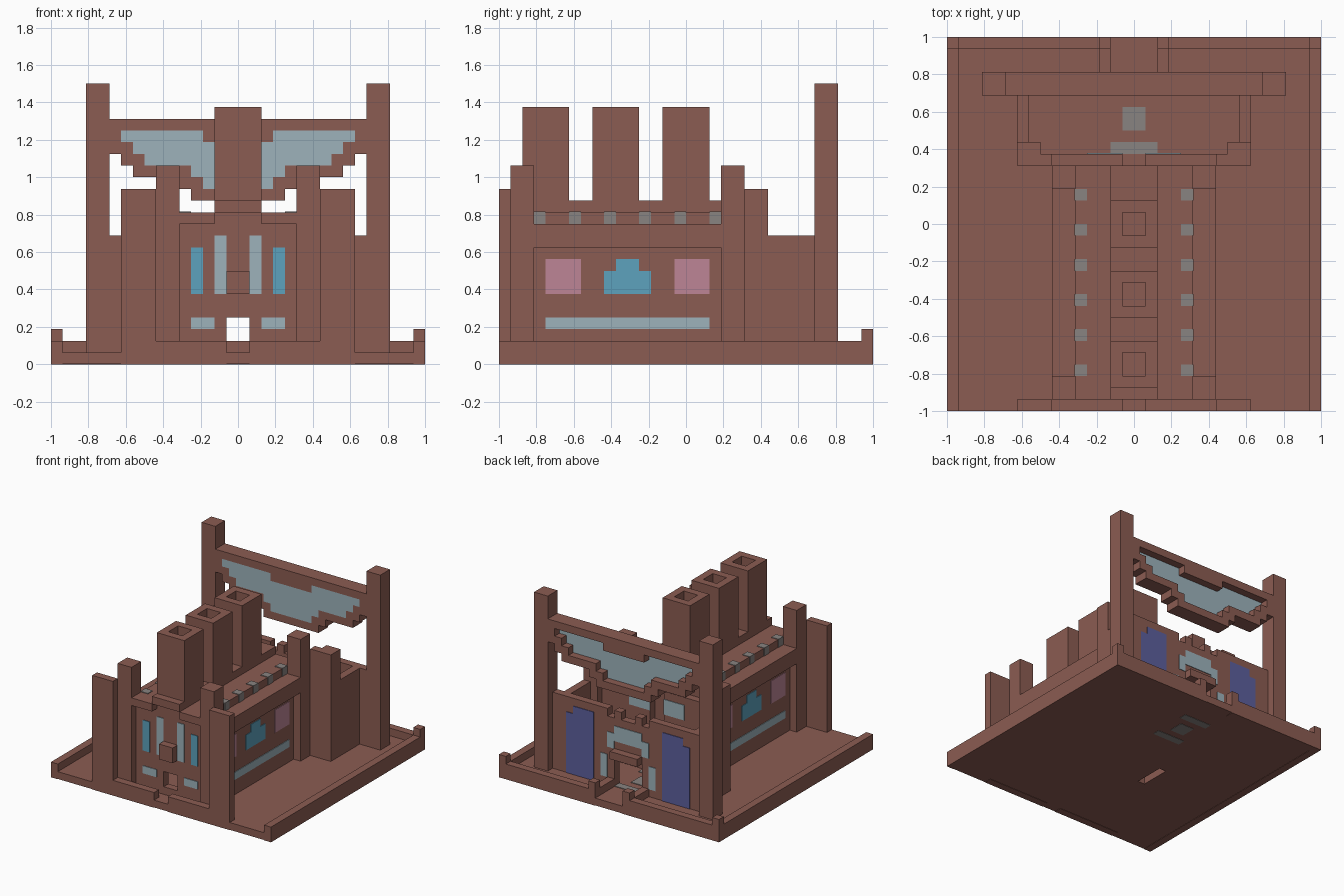
import bpy
import bmesh
from mathutils import Matrix, Vector

UNIT = 1 / 16      # block size; all measures below are in blocks
THIN = 0.08        # thickness of painted panes

default_cube = bpy.data.objects.get("Cube")
if default_cube:
    bpy.data.objects.remove(default_cube, do_unlink=True)


def material(name, red, green, blue):
    mat = bpy.data.materials.new(name)
    mat.use_nodes = True
    mat.diffuse_color = (red, green, blue, 1)
    mat.node_tree.nodes["Principled BSDF"].inputs["Base Color"].default_value = (red, green, blue, 1)
    return mat


BROWN = material("brown_clay", .26, .107, .084)
PALE = material("pale_glass", .34, .45, .5)
BLUE = material("blue_glass", .11, .36, .51)
PINK = material("pink_glass", .51, .235, .305)
PURPLE = material("purple_glass", .11, .115, .34)
GREY = material("grey_lamp", .25, .23, .22)


def block(name, x, y, z, mat=BROWN, mirror=False):
    """Box from three (low, high) ranges, optionally repeated across x = 0."""
    bm = bmesh.new()
    spans = [x, (-x[1], -x[0])] if mirror else [x]
    for span in spans:
        low = Vector((span[0], y[0], z[0])) * UNIT
        high = Vector((span[1], y[1], z[1])) * UNIT
        place = Matrix.Translation((low + high) / 2) @ Matrix.Diagonal((*(high - low), 1))
        bmesh.ops.create_cube(bm, size=1, matrix=place)
    mesh = bpy.data.meshes.new(name)
    bm.to_mesh(mesh)
    bm.free()
    mesh.materials.append(mat)
    obj = bpy.data.objects.new(name, mesh)
    bpy.context.collection.objects.link(obj)
    return obj


def pair(name, x, y, z, mat=BROWN):
    return block(name, x, y, z, mat, True)


def cut(obj, x, y, z):
    """Subtract a box from an object."""
    cutter = block(obj.name + "_cutter", x, y, z)
    cutter.hide_render = True
    mod = obj.modifiers.new("opening", "BOOLEAN")
    mod.operation = "DIFFERENCE"
    mod.solver = "EXACT"
    mod.object = cutter
    graph = bpy.context.evaluated_depsgraph_get()
    mesh = bpy.data.meshes.new_from_object(obj.evaluated_get(graph))
    obj.modifiers.clear()
    obj.data = mesh
    bpy.data.objects.remove(cutter, do_unlink=True)


# Ground slab with drain slot, rims and corner studs
slab = block("ground_slab", (-16, 16), (-16, 16), (.04, 1))
cut(slab, (-5, -4), (-4, 0), (-1, 2))
pair("side_rim", (15, 16), (-16, 16), (0, 2))
pair("back_rim", (2, 15), (15, 16), (0, 2))
pair("corner_stud", (15, 16), (15, 16), (2, 3))
pair("path_kerb", (2, 3), (12, 15), (1, 2))
pair("path_stud", (2, 3), (15, 16), (2, 3))
for name, half, y in (("inner", 2, (6, 7)), ("middle", 1, (8, 10)), ("outer", 2, (11, 12))):
    block(name + "_floor_light", (-half, half), y, (0, 1 + THIN), GREY)

# Front screen and fins
pair("front_kerb", (1, 10), (-16, -15), (0, 2))
pair("front_fin", (7, 10), (-16, -15), (2, 15))

# Hall: corner posts, walls, ledges, roof
pair("front_post", (5, 7), (-15, -13), (1, 17))
pair("rear_post", (5, 7), (3, 5), (1, 17))
pair("hall_side_wall", (5, 6), (-14, 5), (1, 12))
pair("hall_ledge", (5, 7), (-13, 3), (10, 12))
pair("hall_roof", (2, 5), (-15, 5), (12, 13))
block("roof_ridge", (-2, 2), (-15, 5), (13, 14))
for name, y in (("hall_front", (-14, -13)), ("hall_back", (4, 5))):
    wall = block(name + "_wall", (-5, 5), y, (1, 12))
    cut(wall, (-1, 1), (y[0] - 1, y[1] + 1), (2, 4))
    block(name + "_gable", (-2, 2), y, (12, 13))
block("front_spout", (-1, 1), (-15, -14), (6, 8))

# Three hollow chimneys
for i in range(3):
    y = -14 + 6 * i
    chimney = block("chimney", (-2, 2), (y, y + 4), (14, 22))
    cut(chimney, (-1, 1), (y + 1, y + 3), (14.1, 23))

# Lamps along the roof edges
for i in range(6):
    y = -13 + 3 * i
    pair("roof_lamp", (4, 5 + THIN), (y, y + 1), (12, 13 + THIN), GREY)

# Front windows
front = (-14 - THIN, -14)
pair("front_tall_window", (1, 2), front, (6, 11), PALE)
pair("front_blue_window", (3, 4), front, (6, 10), BLUE)
pair("front_low_window", (2, 4), front, (3, 4), PALE)

# Side windows
side = (6, 6 + THIN)
pair("side_pink_window_front", side, (-12, -9), (6, 9), PINK)
pair("side_pink_window_rear", side, (-1, 2), (6, 9), PINK)
pair("side_blue_window", side, (-7, -3), (6, 8), BLUE)
pair("side_blue_window_top", side, (-6, -4), (8, 9), BLUE)
pair("side_strip_window", side, (-12, 2), (3, 4), PALE)

# Rear court walls
pair("court_tower", (8, 10), (5, 7), (1, 15))
pair("court_tower_wing", (7, 8), (5, 6), (1, 15))
pair("court_inner_wall", (1, 7), (5, 6), (1, 12))
pair("court_inner_window", (1, 4), (6, 6 + THIN), (9, 11), PALE)
pair("court_side_wall", (9, 10), (7, 11), (1, 11))

# Back wall with gate
back_wall = block("back_wall", (-11, 11), (11, 12), (1, 11))
cut(back_wall, (-2, 2), (10, 13), (0, 5))
cut(back_wall, (-3, 3), (10, 13), (10, 12))
pair("gate_merlon", (1, 2), (11, 12), (10, 11))
block("gate_lintel", (-2, 2), (11, 13), (5, 6))

# Back windows
rear = (12, 12 + THIN)
pair("purple_window", (5, 9), rear, (1, 9), PURPLE)
pair("purple_window_top", (5, 8), rear, (9, 10), PURPLE)
block("gate_window_top", (-2, 2), rear, (8, 9), PALE)
block("gate_window_middle", (-3, 3), rear, (7, 8), PALE)
pair("gate_window_leg", (2, 3), rear, (6, 7), PALE)
pair("gate_side_window", (3, 4), rear, (2, 5), PALE)

# Great frame: tall posts carrying a stepped glazed banner
pair("great_post", (11, 13), (11, 13), (1, 24))
# each step: inner x, outer x, frame bottom, glass bottom, glass top
steps = ((0, 3, 14, 15, 19), (3, 4, 14, 16, 20), (4, 5, 15, 17, 20), (5, 8, 16, 17, 20),
         (8, 9, 16, 18, 20), (9, 10, 17, 19, 20))
for inner, outer, bottom, low, high in steps:
    x = (inner, outer)
    pair("banner_lower_frame", x, (11, 13), (bottom, low))
    pair("banner_glass", x, (11, 12), (low, high), PALE)
    pair("banner_upper_frame", x, (11, 13), (high, 21))
pair("banner_end_frame", (10, 11), (11, 13), (18, 21))
